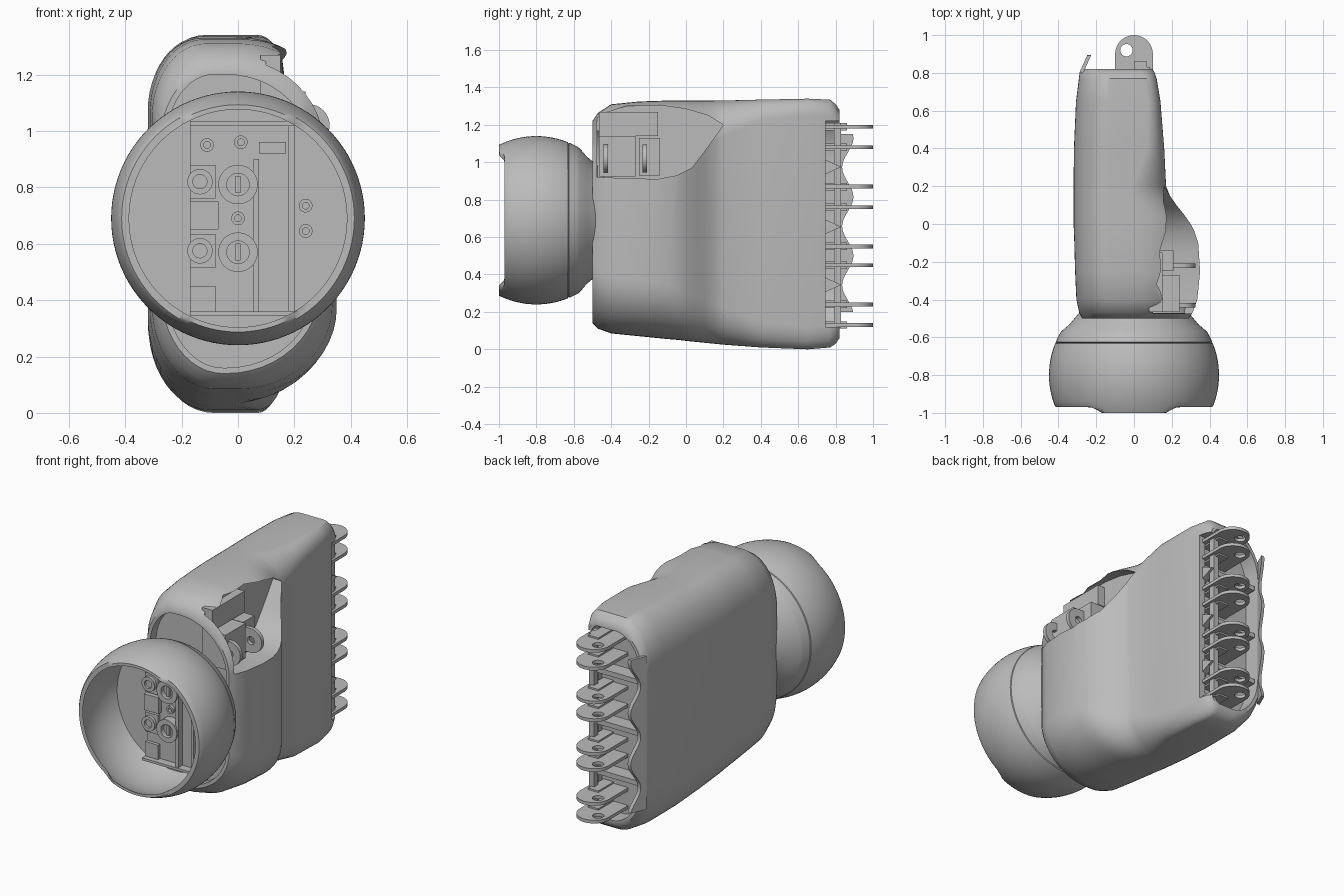
import bpy, bmesh
from math import sin, cos, pi, sqrt, radians
from mathutils import Vector

cube = bpy.data.objects.get("Cube")
if cube:
    bpy.data.objects.remove(cube)

GREY = (0.5, 0.5, 0.5, 1)
mat = bpy.data.materials.new("plain grey")
mat.use_nodes = True
mat.diffuse_color = GREY
mat.node_tree.nodes["Principled BSDF"].inputs["Base Color"].default_value = GREY


def make(name, bm):
    bmesh.ops.recalc_face_normals(bm, faces=bm.faces)
    mesh = bpy.data.meshes.new(name)
    bm.to_mesh(mesh)
    bm.free()
    mesh.materials.append(mat)
    obj = bpy.data.objects.new(name, mesh)
    bpy.context.collection.objects.link(obj)
    return obj


def smooth(obj, angle=35):
    bpy.ops.object.select_all(action='DESELECT')
    obj.select_set(True)
    bpy.context.view_layer.objects.active = obj
    bpy.ops.object.shade_smooth_by_angle(angle=radians(angle))
    return obj


def box(name, x, y, z):
    bm = bmesh.new()
    bmesh.ops.create_cube(bm, size=1)
    for v in bm.verts:
        v.co = [lo + (c + 0.5) * (hi - lo) for c, (lo, hi) in zip(v.co, (x, y, z))]
    return make(name, bm)


def lathe(name, path, x, z, steps):
    """Spin a (y, radius) path about an axis along y."""
    bm = bmesh.new()
    verts = [bm.verts.new((r, y, 0)) for y, r in path]
    edges = [bm.edges.new(p) for p in zip(verts, verts[1:])]
    bmesh.ops.spin(bm, geom=verts + edges, cent=(0, 0, 0), axis=(0, 1, 0),
                   angle=2 * pi, steps=steps, use_merge=True)
    bmesh.ops.remove_doubles(bm, verts=bm.verts, dist=1e-5)
    bmesh.ops.translate(bm, verts=bm.verts, vec=(x, 0, z))
    return make(name, bm)


def tube(name, x, z, y0, y1, r, r_in):
    """Ring along y, with a solid floor at half depth."""
    mid = (y0 + y1) / 2
    return smooth(lathe(name, [(y1, r), (y0, r), (y0, r_in), (mid, r_in), (mid, 0)], x, z, 32))


def prism(name, outline, lo, hi, place):
    """Extrude a 2D outline; place maps (u, v, depth) to a point."""
    bm = bmesh.new()
    face = bm.faces.new([bm.verts.new(place(u, v, lo)) for u, v in outline])
    top = bmesh.ops.extrude_face_region(bm, geom=[face])["geom"]
    shift = Vector(place(0, 0, hi)) - Vector(place(0, 0, lo))
    bmesh.ops.translate(bm, verts=[g for g in top if isinstance(g, bmesh.types.BMVert)], vec=shift)
    return make(name, bm)


def cut(obj, cutter):
    mod = obj.modifiers.new("cut", 'BOOLEAN')
    mod.operation, mod.object, mod.solver = 'DIFFERENCE', cutter, 'EXACT'
    deps = bpy.context.evaluated_depsgraph_get()
    mesh = bpy.data.meshes.new_from_object(obj.evaluated_get(deps))
    obj.modifiers.clear()
    obj.data = mesh
    bpy.data.objects.remove(cutter)


def lug(name, root, length, r, hole, lo, hi, place):
    """Flat tab with a round end and a pin hole."""
    arc = [(r * cos(a), length + r * sin(a)) for a in [pi * i / 16 for i in range(17)]]
    tab = prism(name, [(r, root)] + arc + [(-r, root)], lo, hi, place)
    ring = [(hole[0] + hole[2] * cos(pi * i / 8), hole[1] + hole[2] * sin(pi * i / 8)) for i in range(16)]
    cut(tab, prism("hole", ring, lo - 0.05, hi + 0.05, place))
    return smooth(tab)


# Palm shell: rounded cross-sections lofted along y
sections = [  # y, left x, right x, bottom, top
    (-0.50, -0.275, 0.29, 0.14, 1.22), (-0.47, -0.29, 0.31, 0.11, 1.265),
    (-0.40, -0.305, 0.335, 0.085, 1.31), (-0.25, -0.312, 0.35, 0.07, 1.325),
    (-0.10, -0.316, 0.34, 0.055, 1.33), (-0.04, -0.318, 0.32, 0.05, 1.33),
    (0.0, -0.32, 0.30, 0.045, 1.33), (0.05, -0.32, 0.265, 0.04, 1.33),
    (0.10, -0.32, 0.225, 0.035, 1.33), (0.15, -0.32, 0.19, 0.03, 1.33),
    (0.20, -0.32, 0.17, 0.025, 1.33), (0.40, -0.318, 0.16, 0.01, 1.335),
    (0.65, -0.307, 0.14, 0, 1.34), (0.77, -0.292, 0.12, 0.01, 1.335),
    (0.80, -0.288, 0.11, 0.03, 1.31), (0.82, -0.28, 0.10, 0.06, 1.28)]


def section(y, xl, xr, zb, zt):
    t = min(max((0.45 - y) / 0.55, 0), 1)          # bulge is rounder towards the wrist
    side = 0.07 + 0.26 * t
    pts = []
    for k, (cx, cz, rx, rz) in enumerate([
            (xr, zt, side, 0.09 + 0.23 * t), (xl, zt, 0.19, 0.26),
            (xl, zb, 0.22, 0.3), (xr, zb, side, 0.12 + 0.18 * t)]):
        ox = cx - rx if cx == xr else cx + rx
        oz = cz - rz if cz == zt else cz + rz
        for i in range(13):
            a = (k + i / 12) * pi / 2
            pts.append((ox + rx * cos(a), y, oz + rz * sin(a)))
    return pts


bm = bmesh.new()
rings = [[bm.verts.new(p) for p in section(*s)] for s in sections]
for a, b in zip(rings, rings[1:]):
    for i in range(len(a)):
        j = (i + 1) % len(a)
        bm.faces.new((a[i], a[j], b[j], b[i]))
caps = [(bm.faces.new(rings[0]), 0.06), (bm.faces.new(rings[-1]), -0.11)]
bmesh.ops.recalc_face_normals(bm, faces=bm.faces)
for face, depth in caps:                         # recessed ends
    bmesh.ops.inset_region(bm, faces=[face], thickness=0.02)
    new = bmesh.ops.extrude_face_region(bm, geom=[face])["geom"]
    bmesh.ops.translate(bm, verts=[g for g in new if isinstance(g, bmesh.types.BMVert)], vec=(0, depth, 0))
    bmesh.ops.delete(bm, geom=[face], context='FACES_ONLY')
palm = make("palm_shell", bm)

# Thumb pocket and the shorter wall on the gripping side
pocket = [(-0.475, 0.92), (-0.15, 0.91), (-0.05, 0.93), (0.03, 0.97), (0.10, 1.06), (0.15, 1.13),
          (0.2, 1.2), (0.12, 1.25), (0, 1.285), (-0.14, 1.305), (-0.32, 1.3), (-0.475, 1.25)]
cut(palm, prism("pocket", pocket, 0.10, 0.6, lambda u, v, d: (d, u, v)))
cut(palm, box("wall_trim", (0.02, 0.3), (0.745, 0.9), (0.12, 1.22)))
smooth(palm)

# Wrist ball: open hollow shell with a fine seam
R, R_IN, CY, CZ = 0.45, 0.435, -0.8, 0.69


def arc(r, y0, y1, n):
    return [(y, sqrt(r * r - (y - CY) ** 2)) for y in [y0 + (y1 - y0) * i / n for i in range(n + 1)]]


path = (arc(R, -1.0, -0.632, 18) + [(-0.629, 0.409)] + arc(R, -0.626, -0.57, 4)
        + [(-0.53, 0.34), (-0.47, 0.29), (-0.47, 0.27)] + arc(R_IN, -0.57, -1.0, 18))
ball = lathe("wrist_ball", path + path[:1], 0, CZ, 96)
for v in ball.data.vertices:                     # rim set back at both sides
    v.co.y = max(v.co.y, -1.0 + 0.03 * min(max((abs(v.co.x) - 0.17) / 0.05, 0), 1))
smooth(ball)

# Bulkhead and fittings inside the wrist
smooth(lathe("wrist_bulkhead", [(-0.62, 0), (-0.62, 0.4), (-0.59, 0.385), (-0.59, 0)], 0, CZ, 64))
box("chassis_plate", (-0.17, 0.18), (-0.65, -0.61), (0.36, 1.03))
box("chassis_rib", (0.18, 0.20), (-0.72, -0.61), (0.36, 1.02))
box("chassis_top_edge", (-0.17, 0.20), (-0.70, -0.61), (1.02, 1.035))
box("chassis_bottom_edge", (-0.17, 0.20), (-0.70, -0.61), (0.345, 0.36))
box("cable_channel", (0.055, 0.075), (-0.69, -0.64), (0.35, 0.90))
box("cable_bend", (0.075, 0.17), (-0.69, -0.64), (0.92, 0.96))
box("bracket_tab", (-0.17, -0.07), (-0.68, -0.64), (0.65, 0.75))
for z in (0.81, 0.57):
    tube("mount_boss", 0, z, -0.70, -0.64, 0.07, 0.04)
    box("boss_slot", (-0.008, 0.008), (-0.69, -0.66), (z - 0.03, z + 0.03))
for z in (0.82, 0.575, 0.39):
    box("screw_block", (-0.17, -0.08), (-0.67, -0.64), (z - 0.06 if z > 0.4 else 0.36, z + 0.06))
    if z > 0.4:
        tube("screw_head", -0.135, z, -0.69, -0.66, 0.045, 0.025)
for x, z in ((-0.11, 0.95), (0.01, 0.96), (0, 0.69), (0.24, 0.735), (0.24, 0.645)):
    tube("small_screw", x, z, -0.67, -0.61, 0.024, 0.012)

# Thumb mount in the pocket
box("thumb_motor", (0.08, 0.24), (-0.465, -0.27), (0.925, 1.14))
box("thumb_side_block", (0.08, 0.21), (-0.25, -0.14), (0.93, 1.13))
box("thumb_panel", (0.08, 0.15), (-0.465, -0.15), (1.14, 1.27))
for y in (-0.43, -0.22):
    lug("thumb_lug", 0.1, 0.25, 0.075, (0, 0.25, 0.025), y - 0.012, y + 0.012,
        lambda u, v, d: (v, d, 1.02 + u))

# Four finger mounts: paired tabs with knuckle blocks
for low, high in ((0.13, 0.24), (0.45, 0.55), (0.76, 0.87), (1.08, 1.19)):
    for z in (low, high):
        lug("finger_lug", 0.70, 0.9, 0.1, (-0.04, 0.92, 0.033), z - 0.01, z + 0.01,
            lambda u, v, d: (u, v, d))
        box("knuckle_block", (0.0, 0.07), (0.70, 0.86), (z - 0.02, z + 0.02))

# Scalloped back wall leaning inwards, dividers and hinge bar
heights = [0.2 + 0.95 * i / 60 for i in range(61)]
wave = [(0.865 + 0.03 * cos(2 * pi * (z - 0.185) / 0.315), z) for z in heights]
smooth(prism("scalloped_wall", [(0.80, 0.2)] + wave + [(0.80, 1.15)], -0.283, -0.262,
             lambda u, v, d: (d + 0.45 * (u - 0.815), u, v)))
for z in (0.345, 0.655, 0.975):
    box("finger_divider", (-0.25, 0.10), (0.70, 0.80), (z - 0.015, z + 0.015))
    prism("divider_tooth", [(0.72, z - 0.05), (0.83, z), (0.72, z + 0.05)], 0.06, 0.10,
          lambda u, v, d: (d, u, v))
box("hinge_bar", (0.05, 0.085), (0.79, 0.83), (0.11, 1.21))
